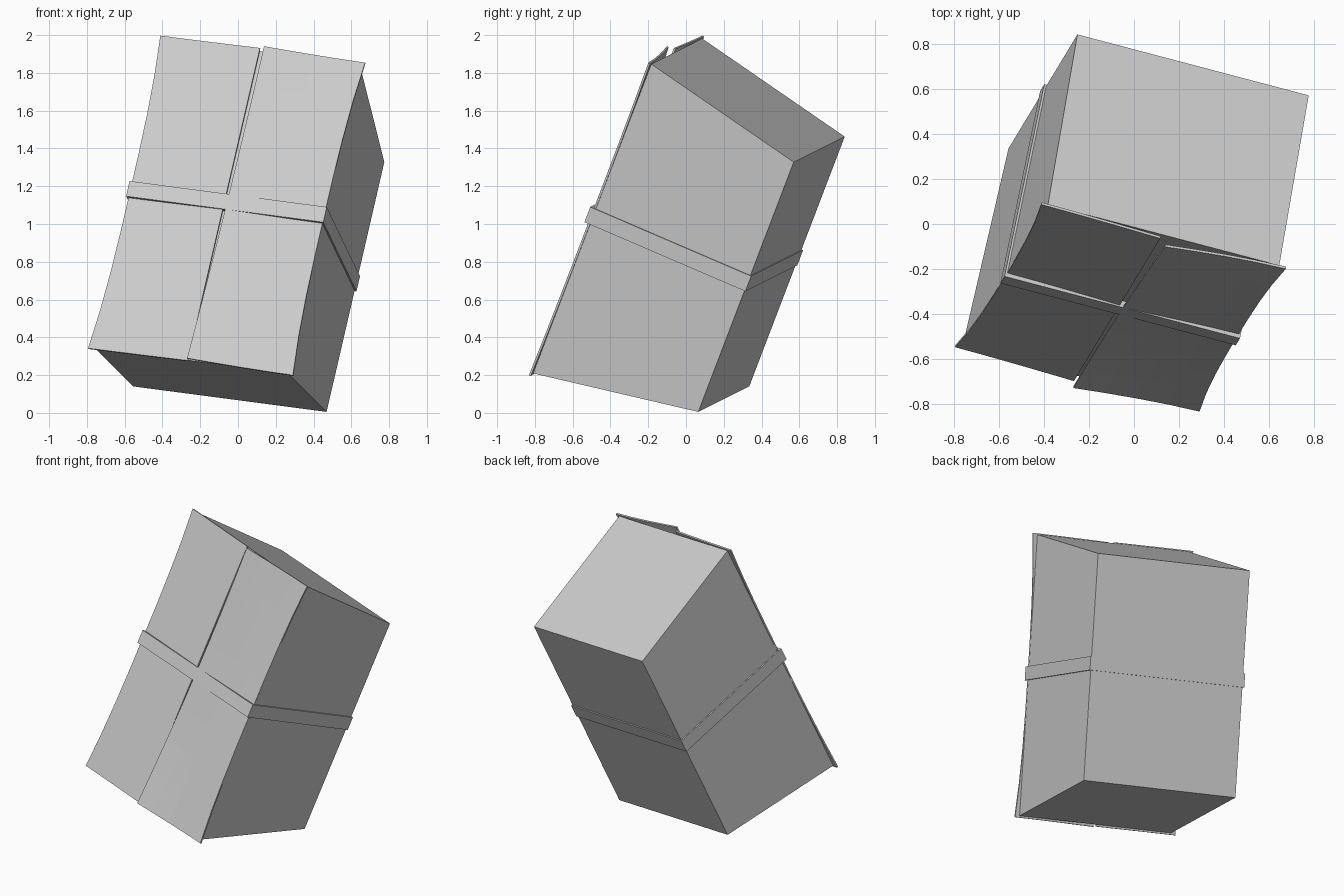
import bpy, bmesh, math
from mathutils import Matrix, Vector

if "Cube" in bpy.data.objects:
    bpy.data.objects.remove(bpy.data.objects["Cube"])

# Tilted frame of the whole object: U = width, V = depth (back), W = height
U = Vector((0.9597, -0.2528, -0.1264)).normalized()
W = Vector((0.211, 0.349, 0.913)).normalized()
V = W.cross(U)
TILT = Matrix((U, V, W)).transposed().to_4x4()

UC, WC = -0.1015, 0.86      # middle of the front face


def make(name, verts, faces):
    mesh = bpy.data.meshes.new(name)
    mesh.from_pydata([tuple(TILT @ Vector(v)) for v in verts], [], faces)
    bm = bmesh.new()
    bm.from_mesh(mesh)
    bmesh.ops.recalc_face_normals(bm, faces=bm.faces)
    bm.to_mesh(mesh)
    bm.free()
    ob = bpy.data.objects.new(name, mesh)
    bpy.context.collection.objects.link(ob)
    return ob


def block(name, u, front, back):
    """Box between two depths; front/back = (depth, low, high)."""
    verts = [(x, d, z) for d, lo, hi in (front, back) for z in (lo, hi) for x in u]
    faces = [(0, 1, 3, 2), (4, 6, 7, 5), (0, 4, 5, 1),
             (2, 3, 7, 6), (0, 2, 6, 4), (1, 5, 7, 3)]
    return make(name, verts, faces)


def panel(name, side, lift):
    """Thin front flap from the seam to one side, corners flared outward."""
    nu, nw, thick = 4, 8, 0.011
    verts = []
    for layer in (0, thick):
        for j in range(nw + 1):
            t = 2 * j / nw - 1
            for i in range(nu + 1):
                s = i / nu
                outer = 0.535 + 0.03 * abs(t) ** 3
                inner = -0.005 * side + 0.008 + 0.013 * t * (side > 0)
                u = UC + side * (inner + (outer - inner) * s)
                d = -0.774 - lift(t) * (1 - s) ** 1.5
                verts.append((u, d + layer, WC + 0.906 * t))
    n, row = (nu + 1) * (nw + 1), nu + 1
    faces = []
    for j in range(nw):
        for i in range(nu):
            a = j * row + i
            q = (a, a + 1, a + row + 1, a + row)
            faces += [q, tuple(k + n for k in reversed(q))]
    rim = (list(range(row)) + [j * row + nu for j in range(1, nw + 1)]
           + [nw * row + i for i in range(nu - 1, -1, -1)]
           + [j * row for j in range(nw - 1, 0, -1)])
    for a, b in zip(rim, rim[1:] + rim[:1]):
        faces.append((a, b, b + n, a + n))
    return make(name, verts, faces)


# Body: tapered box, taller at the front than at the back
block("body", (-0.636, 0.433), (-0.762, -0.035, 1.758), (0.144, 0.127, 1.575))

# Two front flaps meeting at a slightly lifted seam
panel("left_flap", -1, lambda t: 0.012)
panel("right_flap", 1, lambda t: 0.02 + 0.025 * abs(t) ** 2)

# Strap running all the way round
block("strap", (-0.646, 0.442), (-0.793, 0.83, 0.918), (0.151, 0.83, 0.918))
